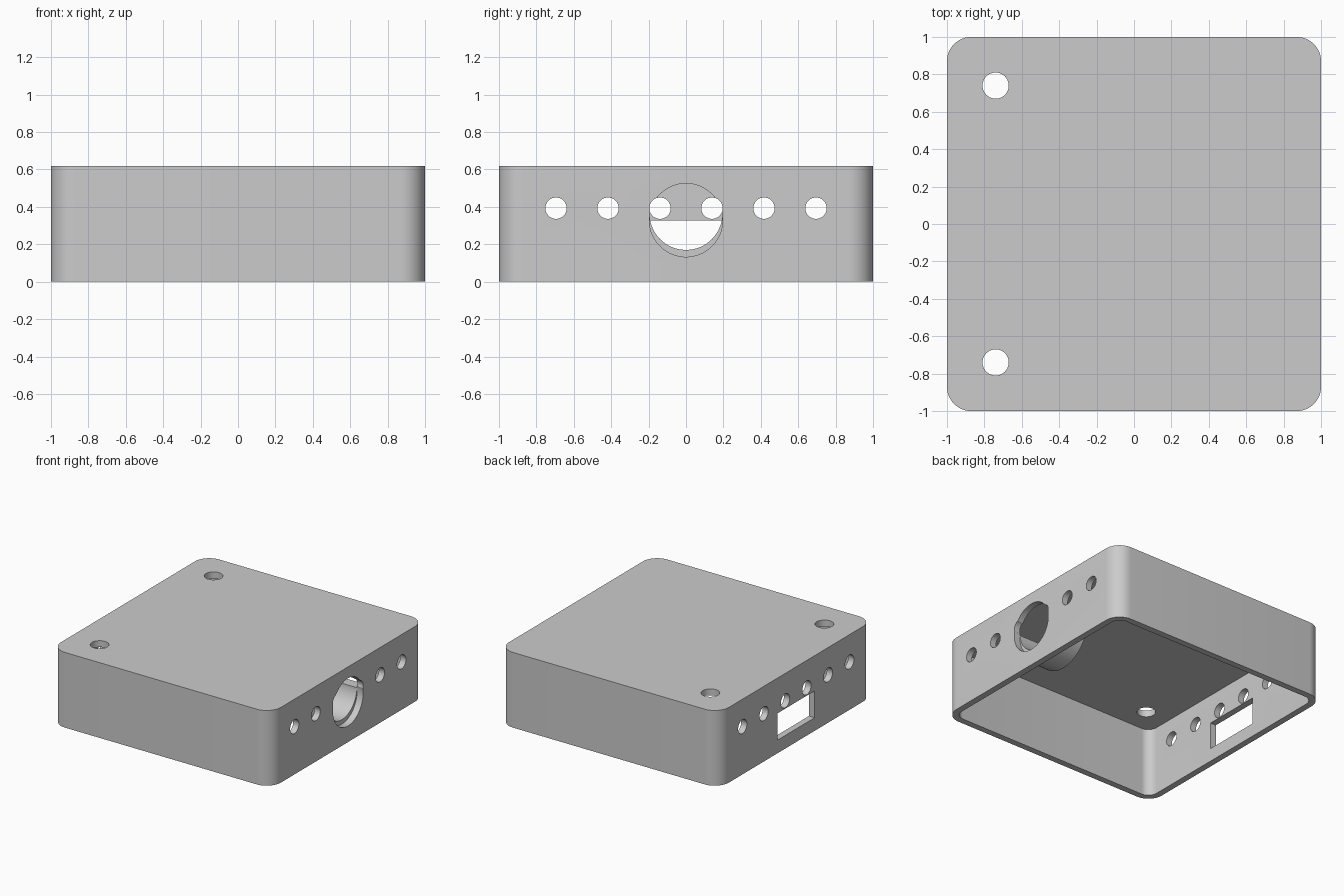
import bpy, bmesh, math
from mathutils import Matrix, Vector

cube = bpy.data.objects.get("Cube")
if cube:
    bpy.data.objects.remove(cube, do_unlink=True)

HEIGHT, WALL, CEILING = 0.618, 0.052, 0.565

grey = bpy.data.materials.new("plain grey")
grey.use_nodes = True
grey.diffuse_color = (0.6, 0.6, 0.6, 1)
grey.node_tree.nodes["Principled BSDF"].inputs["Base Color"].default_value = (0.6, 0.6, 0.6, 1)


def finish(name, bm):
    bmesh.ops.recalc_face_normals(bm, faces=bm.faces)
    mesh = bpy.data.meshes.new(name)
    bm.to_mesh(mesh)
    bm.free()
    mesh.materials.append(grey)
    obj = bpy.data.objects.new(name, mesh)
    bpy.context.collection.objects.link(obj)
    return obj


def rounded_block(name, half, radius, z0, z1):
    """Square block with rounded upright corners."""
    bm = bmesh.new()
    ring = []
    steps = 12
    for quarter in range(4):
        mid = math.radians(45 + 90 * quarter)
        cx = math.copysign(half - radius, math.cos(mid))
        cy = math.copysign(half - radius, math.sin(mid))
        for i in range(steps + 1):
            a = math.radians(90 * (quarter + i / steps))
            ring.append(bm.verts.new((cx + radius * math.cos(a), cy + radius * math.sin(a), z0)))
    face = bm.faces.new(ring)
    top = bmesh.ops.extrude_face_region(bm, geom=[face])["geom"]
    bmesh.ops.translate(bm, vec=(0, 0, z1 - z0),
                        verts=[v for v in top if isinstance(v, bmesh.types.BMVert)])
    return finish(name, bm)


def rod(name, start, end, radius, sides=48):
    """Cylinder between two points."""
    start, end = Vector(start), Vector(end)
    axis = end - start
    turn = axis.to_track_quat("Z", "Y").to_matrix().to_4x4()
    bm = bmesh.new()
    bmesh.ops.create_cone(bm, cap_ends=True, segments=sides, radius1=radius, radius2=radius,
                          depth=axis.length, matrix=Matrix.Translation((start + end) / 2) @ turn)
    return finish(name, bm)


def box(name, centre, size):
    bm = bmesh.new()
    bmesh.ops.create_cube(bm, size=1, matrix=Matrix.Translation(centre) @ Matrix.Diagonal((*size, 1)))
    return finish(name, bm)


def cut(target, cutter):
    """Carve the cutter out of the target, then discard it."""
    mod = target.modifiers.new("cut", "BOOLEAN")
    mod.operation, mod.solver, mod.object = "DIFFERENCE", "EXACT", cutter
    bpy.context.view_layer.objects.active = target
    bpy.ops.object.modifier_apply(modifier=mod.name)
    bpy.data.objects.remove(cutter, do_unlink=True)


# Half-round cradle that sits behind the right wall, open at the top
axis_z, cradle_top = 0.365, 0.358
cradle = rod("cradle", (0.69, 0, axis_z), (1.1, 0, axis_z), 0.28, 96)
cut(cradle, rod("cradle_bore", (0.5, 0, axis_z), (1.2, 0, axis_z), 0.195, 96))
cut(cradle, box("cradle_open_side", (0.9, 0, cradle_top + 0.25), (1, 1, 0.5)))

# Enclosure, hollow from below, keeping the cradle
case = rounded_block("enclosure", 1.0, 0.13, 0, HEIGHT)
cavity = rounded_block("cavity", 1 - WALL, 0.13 - WALL, -0.1, CEILING)
cut(cavity, cradle)
cut(case, cavity)

# Round opening in the wall, slightly lower than the cradle
cut(case, rod("round_opening", (0.945, 0, 0.329), (1.1, 0, 0.329), 0.196, 96))

# Rectangular opening in the opposite wall
cut(case, box("port", (-1, 0, 0.218), (0.3, 0.485, 0.22)))

# Row of vent holes running through both walls
for i in range(6):
    y = (i - 2.5) * 0.278
    cut(case, rod("vent", (-1.1, y, 0.393), (1.1, y, 0.393), 0.057))

# Two holes in the lid
for side in (-1, 1):
    cut(case, rod("lid_hole", (-0.74, side * 0.74, 0.4), (-0.74, side * 0.74, 0.8), 0.07))

# Smooth the rounded surfaces, keep the rims crisp
bpy.ops.object.select_all(action="DESELECT")
case.select_set(True)
bpy.context.view_layer.objects.active = case
bpy.ops.object.shade_smooth_by_angle(angle=math.radians(30))
